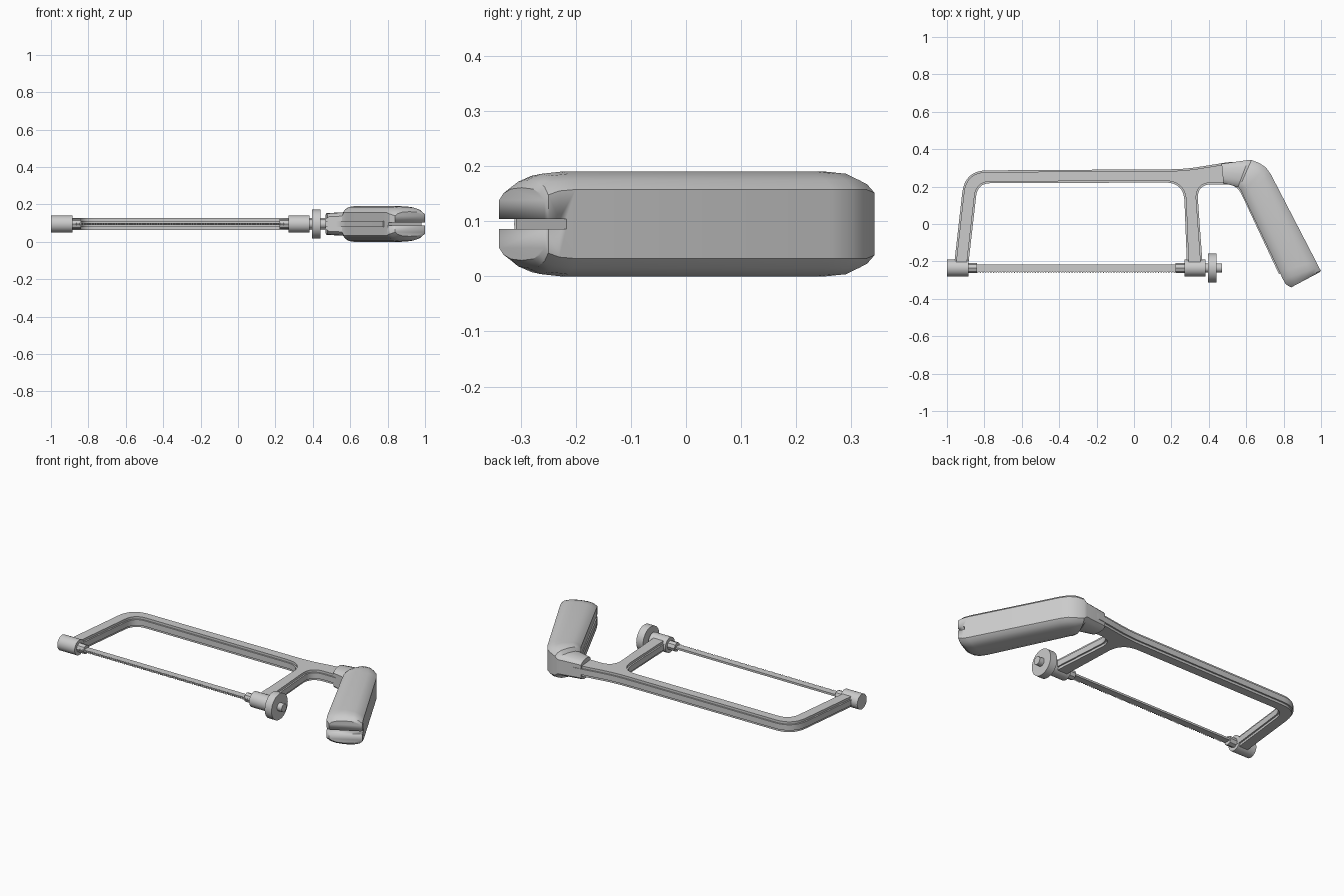
import bpy, bmesh, math
from mathutils import Vector

if "Cube" in bpy.data.objects:
    bpy.data.objects.remove(bpy.data.objects["Cube"])

ZC = 0.095      # mid plane of the saw
YB = -0.235     # blade axis


def finish(name, bm, angle=30):
    bmesh.ops.recalc_face_normals(bm, faces=bm.faces[:])
    me = bpy.data.meshes.new(name)
    bm.to_mesh(me)
    bm.free()
    ob = bpy.data.objects.new(name, me)
    bpy.context.collection.objects.link(ob)
    bpy.ops.object.select_all(action='DESELECT')
    ob.select_set(True)
    bpy.context.view_layer.objects.active = ob
    bpy.ops.object.shade_smooth_by_angle(angle=math.radians(angle))
    return ob


def rounded(points, n=8):
    """Closed outline; each point is x, y, corner length."""
    out = []
    for i, (x, y, t) in enumerate(points):
        p = Vector((x, y))
        if not t:
            out.append(p)
            continue
        a = p + (Vector(points[i - 1][:2]) - p).normalized() * t
        b = p + (Vector(points[(i + 1) % len(points)][:2]) - p).normalized() * t
        for k in range(n + 1):
            s = k / n
            out.append(a * (1 - s) ** 2 + p * 2 * s * (1 - s) + b * s * s)
    return out


def inset(pts, d):
    """Move a clockwise outline inward by d."""
    out = []
    for i, p in enumerate(pts):
        e1 = (p - pts[i - 1]).normalized()
        e2 = (pts[(i + 1) % len(pts)] - p).normalized()
        n1, n2 = Vector((e1.y, -e1.x)), Vector((e2.y, -e2.x))
        out.append(p + (n1 + n2) * d / max(0.3, 1 + n1.dot(n2)))
    return out


def add_plate(bm, pts, half):
    f = bm.faces.new([bm.verts.new((p.x, p.y, ZC - half)) for p in pts])
    ext = bmesh.ops.extrude_face_region(bm, geom=[f])
    bmesh.ops.translate(bm, vec=(0, 0, 2 * half),
                        verts=[v for v in ext['geom'] if isinstance(v, bmesh.types.BMVert)])


def rod(name, x0, x1, r, sides=32):
    bm = bmesh.new()
    bmesh.ops.create_cone(bm, cap_ends=True, segments=sides, radius1=r, radius2=r, depth=x1 - x0)
    ob = finish(name, bm)
    ob.rotation_euler = (0, math.pi / 2, 0)
    ob.location = ((x0 + x1) / 2, YB, ZC)
    return ob


# Frame: wide thin rib plus narrower thick body, running on into the handle
outline = rounded([
    (-0.962, -0.22, 0), (-0.905, 0.286, 0.12), (0.27, 0.293, 0.08), (0.5, 0.33, 0),
    (0.62, 0.333, 0.05), (0.71, 0.24, 0), (0.93, -0.2, 0), (0.775, -0.268, 0),
    (0.55, 0.212, 0.06), (0.336, 0.212, 0.08), (0.367, -0.22, 0), (0.283, -0.22, 0),
    (0.266, 0.222, 0.1), (-0.836, 0.218, 0.07), (-0.886, -0.22, 0)])
bm = bmesh.new()
add_plate(bm, outline, 0.017)
add_plate(bm, inset(outline, 0.009), 0.031)
finish("frame", bm)

# Blade with saw teeth
n, xa, xb = 80, -0.87, 0.25
teeth = []
for i in range(n):
    x = xb + (xa - xb) * i / n
    teeth += [Vector((x, -0.254)), Vector((x - 0.007, -0.263))]
bm = bmesh.new()
add_plate(bm, [Vector((xa, -0.254)), Vector((xa, -0.217)), Vector((xb, -0.217))] + teeth, 0.006)
finish("blade", bm)

# Blade holders, tension screw and knob
rod("front_holder", -1.0, -0.885, 0.045)
rod("front_blade_pin", -0.89, -0.84, 0.027, 8)
rod("rear_blade_pin", 0.223, 0.275, 0.027, 8)
rod("rear_holder", 0.27, 0.383, 0.045)
rod("tension_screw", 0.37, 0.47, 0.024)
rod("tension_knob", 0.395, 0.44, 0.077, 40)

# Handle: outer edge, inner edge and half thickness at each station
stations = [
    ((0.468, 0.322), (0.478, 0.218), 0.058),
    ((0.455, 0.270), (0.455, 0.270), 0.0),
    ((0.610, 0.342), (0.556, 0.198), 0.064),
    ((0.628, 0.342), (0.562, 0.192), 0.086),
    ((0.668, 0.327), (0.570, 0.180), 0.095),
    ((0.705, 0.303), (0.577, 0.168), 0.095),
    ((0.732, 0.265), (0.587, 0.145), 0.095),
    ((0.973, -0.200), (0.777, -0.255), 0.095),
    ((0.988, -0.230), (0.797, -0.297), 0.091),
    ((0.999, -0.250), (0.812, -0.323), 0.080),
    ((0.994, -0.257), (0.840, -0.339), 0.066)]
stations.pop(1)
quarter = [(1, 0.66), (0.82, 0.84), (0.5, 0.96), (0, 1)]
top = quarter + [(-u, v) for u, v in quarter[-2::-1]]
section = top + [(-u, -v) for u, v in top]
bm = bmesh.new()
rings = []
for o, i, h in stations:
    o, i = Vector(o), Vector(i)
    mid, half = (o + i) / 2, (o - i) / 2
    rings.append([bm.verts.new((*(mid + half * u), ZC + v * h)) for u, v in section])
m = len(section)
for a, b in zip(rings, rings[1:]):
    for k in range(m):
        bm.faces.new((a[k], a[(k + 1) % m], b[(k + 1) % m], b[k]))
bm.faces.new(rings[0])
bm.faces.new(rings[-1])
handle = finish("handle", bm)

# Slot across the end of the handle
bm = bmesh.new()
bmesh.ops.create_cube(bm, size=1)
cutter = finish("slot_cutter", bm)
cutter.scale = (0.085, 0.4, 0.018)
cutter.rotation_euler = (0, 0, math.atan2(-0.51, 0.26))
cutter.location = (0.917, -0.298, ZC)
cutter.hide_render = True
mod = handle.modifiers.new("slot", 'BOOLEAN')
mod.object = cutter
mod.operation = 'DIFFERENCE'
mod.solver = 'EXACT'
bpy.context.view_layer.update()
bpy.ops.object.select_all(action='DESELECT')
handle.select_set(True)
bpy.context.view_layer.objects.active = handle
bpy.ops.object.modifier_apply(modifier="slot")
bpy.data.objects.remove(cutter)
